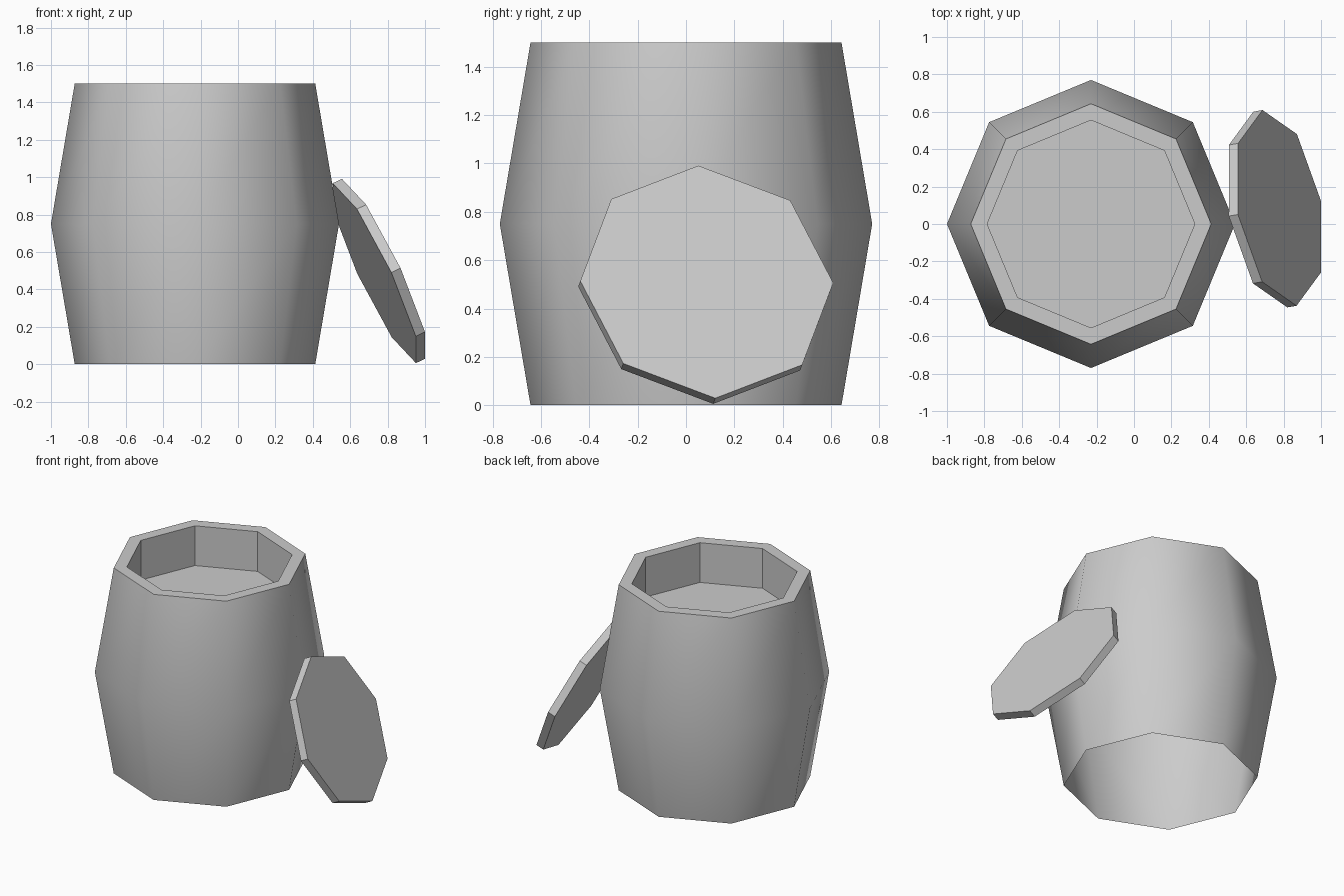
import bpy, bmesh
from math import cos, sin, pi
from mathutils import Vector, Matrix

cube = bpy.data.objects.get("Cube")
if cube:
    bpy.data.objects.remove(cube, do_unlink=True)

SIDES = 8
HEIGHT = 1.5
BARREL_X = -0.23

grey = bpy.data.materials.new("plain_grey")
grey.use_nodes = True
colour = (0.6, 0.6, 0.6, 1)
grey.diffuse_color = colour
grey.node_tree.nodes["Principled BSDF"].inputs["Base Color"].default_value = colour


def finish(name, bm, smooth=False):
    mesh = bpy.data.meshes.new(name)
    for face in bm.faces:
        face.smooth = smooth
    bm.to_mesh(mesh)
    bm.free()
    mesh.materials.append(grey)
    obj = bpy.data.objects.new(name, mesh)
    bpy.context.collection.objects.link(obj)
    return obj


def lathe(name, profile, smooth=False, cap_end=False):
    """Sweep (radius, height) points around the upright axis."""
    bm = bmesh.new()
    rings = [[bm.verts.new((r * cos(2 * pi * i / SIDES), r * sin(2 * pi * i / SIDES), z))
              for i in range(SIDES)] for r, z in profile]
    for low, high in zip(rings, rings[1:]):
        for i in range(SIDES):
            j = (i + 1) % SIDES
            bm.faces.new((low[i], low[j], high[j], high[i]))
    if cap_end:
        bm.faces.new(rings[-1])
    obj = finish(name, bm, smooth)
    obj.location.x = BARREL_X
    return obj


# Bulging outer wall, open underneath
lathe("barrel_wall", [(0.643, 0), (0.77, HEIGHT / 2), (0.643, HEIGHT)], smooth=True)

# Flat rim, inner wall and recessed floor
lathe("barrel_rim_and_basin", [(0.643, HEIGHT), (0.555, HEIGHT), (0.555, 1.21)], cap_end=True)

# Lid leaning against the barrel
up = Vector((-0.222, -0.035, 0.48)).normalized()
side = Vector((-0.093, 0.524, 0))
side = (side - up * side.dot(up)).normalized()
normal = side.cross(up)
thickness = 0.055
centre = Vector((0.778, 0.086, 0.51)) - normal * thickness / 2
pose = Matrix((side, up, normal)).transposed().to_4x4()
pose.translation = centre
bm = bmesh.new()
bmesh.ops.create_cone(bm, cap_ends=True, segments=SIDES, radius1=0.531, radius2=0.531,
                      depth=thickness)
lid = finish("lid", bm)
lid.matrix_world = pose
